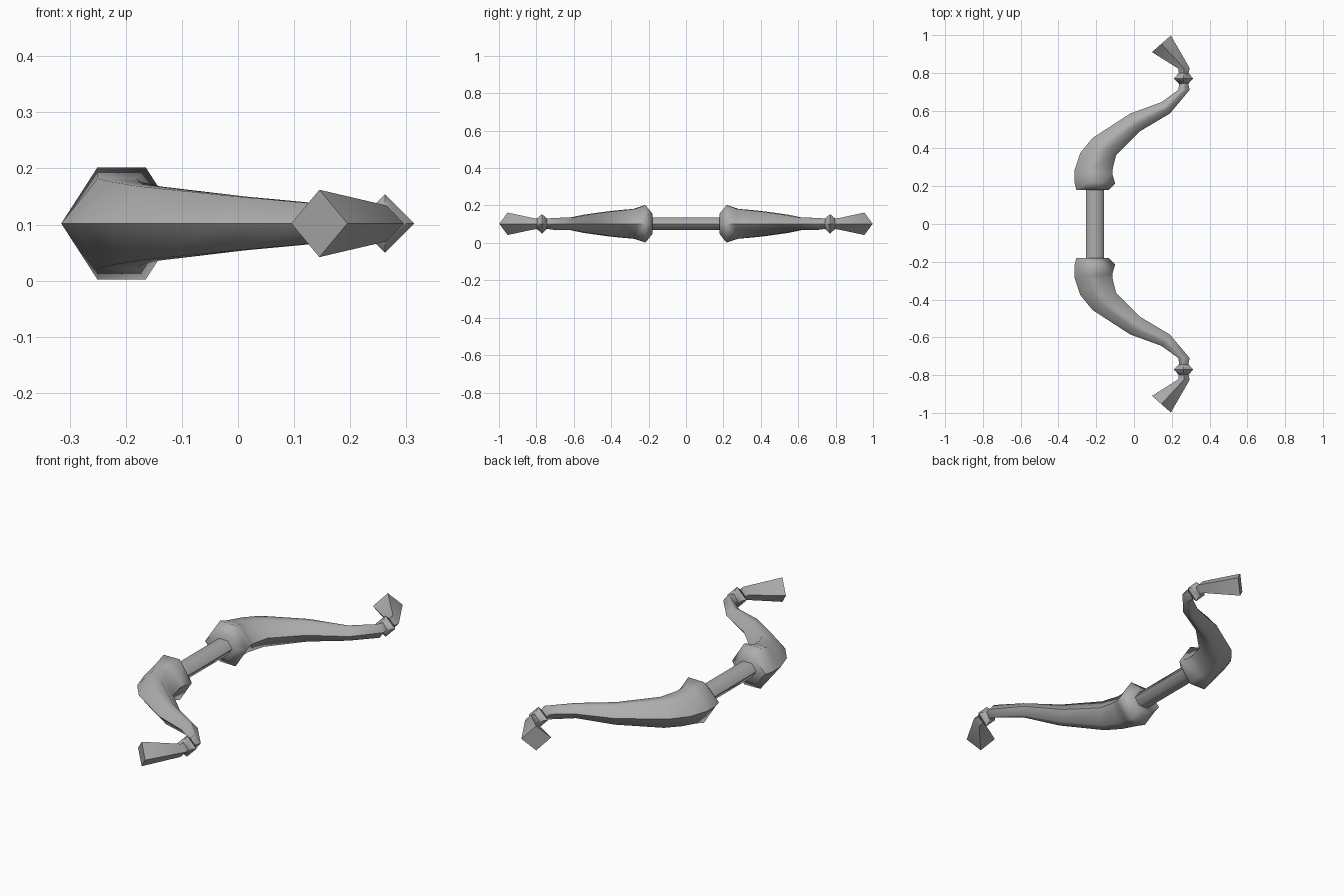
import bpy, bmesh, math
from mathutils import Vector

if "Cube" in bpy.data.objects:
    bpy.data.objects.remove(bpy.data.objects["Cube"])

CZ = 0.102  # height of the bow's centre plane

grey = bpy.data.materials.new("plain grey")
grey.diffuse_color = (0.42, 0.42, 0.42, 1)
grey.use_nodes = True
grey.node_tree.nodes["Principled BSDF"].inputs["Base Color"].default_value = grey.diffuse_color


def loft(name, rings, side=1):
    """Skin rings (outer x, outer y, inner x, inner y, half height, flat share)."""
    bm = bmesh.new()
    loops = []
    for xo, yo, xi, yi, h, f in rings:
        a, b = Vector((xo, yo * side, CZ)), Vector((xi, yi * side, CZ))
        mid, half = (a + b) / 2, (b - a) / 2
        up = Vector((0, 0, h))
        pts = [a, mid - half * f + up, mid + half * f + up,
               b, mid + half * f - up, mid - half * f - up]
        loops.append([bm.verts.new(p) for p in pts])
    for r, s in zip(loops, loops[1:]):
        for i in range(6):
            j = (i + 1) % 6
            bm.faces.new((r[i], r[j], s[j], s[i]))
    bm.faces.new(loops[0])
    bm.faces.new(loops[-1])
    # flat share 0 collapses a six-sided ring into a diamond
    bmesh.ops.remove_doubles(bm, verts=bm.verts, dist=0.0005)
    bmesh.ops.recalc_face_normals(bm, faces=bm.faces)
    me = bpy.data.meshes.new(name)
    bm.to_mesh(me)
    bm.free()
    me.materials.append(grey)
    ob = bpy.data.objects.new(name, me)
    bpy.context.collection.objects.link(ob)
    bpy.ops.object.select_all(action='DESELECT')
    ob.select_set(True)
    bpy.context.view_layer.objects.active = ob
    bpy.ops.object.shade_smooth_by_angle(angle=math.radians(65))
    return ob


# collar and curved limb
limb = [
    (-.305, .18, -.135, .18, .055, .4),
    (-.315, .22, -.10, .215, .10, .4),
    (-.315, .285, -.115, .265, .08, .35),
    (-.285, .375, -.112, .295, .074, .3),
    (-.22, .455, -.095, .365, .066, .3),
    (-.02, .585, .03, .49, .048, .3),
    (.145, .645, .19, .585, .033, .25),
    (.235, .71, .295, .71, .032, .2),
    (.24, .75, .285, .75, .026, .1),
]
# small knuckle between limb and tip
knuckle = [
    (.238, .742, .287, .742, .026, 0),
    (.21, .77, .314, .77, .052, 0),
    (.238, .80, .287, .80, .026, 0),
]
# flared diamond tip
tip = [
    (.238, .79, .287, .79, .027, 0),
    (.235, .822, .295, .825, .032, 0),
    (.095, .91, .195, .998, .06, 0),
]
# straight grip
loft("grip", [(-.255, y, -.158, y, .034, .5) for y in (-.2, .2)])

for side, label in ((1, "upper"), (-1, "lower")):
    loft(label + "_limb", limb, side)
    loft(label + "_knuckle", knuckle, side)
    loft(label + "_tip", tip, side)
